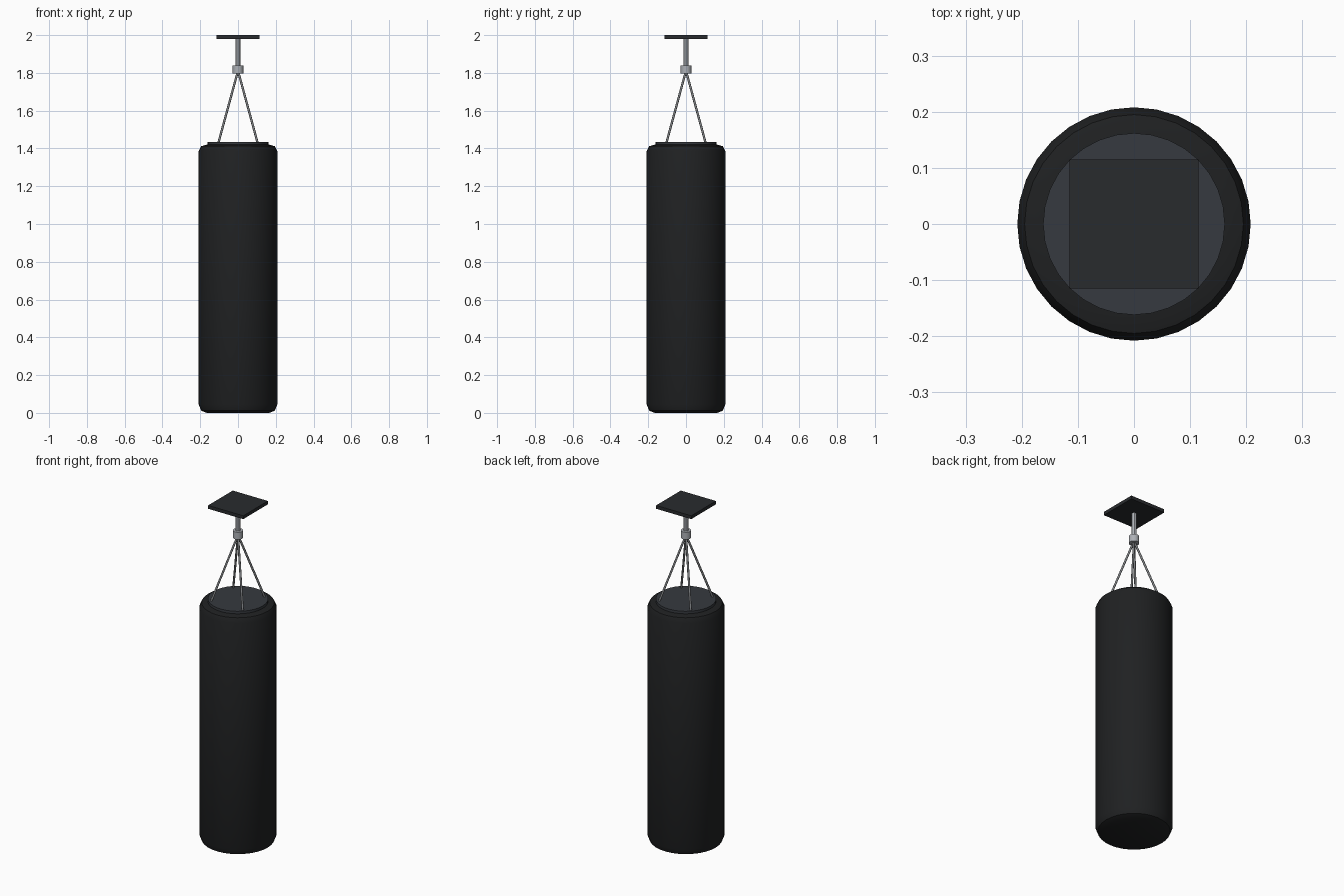
import bpy
from math import cos, sin, pi, radians
from mathutils import Vector

if "Cube" in bpy.data.objects:
    bpy.data.objects.remove(bpy.data.objects["Cube"])


def material(name, rgb):
    m = bpy.data.materials.new(name)
    m.diffuse_color = (*rgb, 1)
    m.use_nodes = True
    m.node_tree.nodes["Principled BSDF"].inputs["Base Color"].default_value = m.diffuse_color
    return m


LEATHER = material("black_leather", (0.014, 0.015, 0.016))
CAP = material("dark_cap", (0.037, 0.042, 0.050))
PLATE = material("plate_paint", (0.022, 0.024, 0.027))
STEEL = material("steel", (0.42, 0.44, 0.47))
CABLE = material("cable_steel", (0.22, 0.23, 0.24))


def smooth(obj, angle=30):
    bpy.ops.object.select_all(action='DESELECT')
    obj.select_set(True)
    bpy.context.view_layer.objects.active = obj
    bpy.ops.object.shade_smooth_by_angle(angle=radians(angle))


def lathe(name, profile, sides, mat):
    """Closed solid turned around z from (radius, height) points."""
    verts = [(r * cos(2 * pi * i / sides), r * sin(2 * pi * i / sides), z)
             for r, z in profile for i in range(sides)]
    faces = []
    for k in range(len(profile) - 1):
        for i in range(sides):
            j = (i + 1) % sides
            faces.append((k * sides + i, k * sides + j,
                          (k + 1) * sides + j, (k + 1) * sides + i))
    faces.append(tuple(reversed(range(sides))))
    faces.append(tuple(range(len(verts) - sides, len(verts))))
    mesh = bpy.data.meshes.new(name)
    mesh.from_pydata(verts, [], faces)
    obj = bpy.data.objects.new(name, mesh)
    bpy.context.collection.objects.link(obj)
    mesh.materials.append(mat)
    smooth(obj)
    return obj


def rod(name, a, b, radius, sides, mat):
    a, b = Vector(a), Vector(b)
    d = b - a
    bpy.ops.mesh.primitive_cylinder_add(vertices=sides, radius=radius,
                                        depth=d.length, location=(a + b) / 2)
    obj = bpy.context.object
    obj.rotation_euler = d.to_track_quat('Z', 'Y').to_euler()
    obj.name = name
    obj.data.materials.append(mat)
    smooth(obj, 50)
    return obj


# Bag body with rounded rims
lathe("bag_body", [(0.165, 0.0), (0.195, 0.012), (0.208, 0.045),
                   (0.208, 1.385), (0.195, 1.412), (0.165, 1.42)], 32, LEATHER)

# Flat cap on top of the bag
lathe("top_cap", [(0.162, 1.41), (0.162, 1.435)], 32, CAP)

# Four suspension cables
for n, (sx, sy) in enumerate([(1, 1), (-1, 1), (-1, -1), (1, -1)]):
    rod(f"cable_{n + 1}", (sx * 0.105, sy * 0.105, 1.425),
        (sx * 0.003, sy * 0.003, 1.80), 0.006, 8, CABLE)

# Swivel collar and hanger rod
lathe("swivel_collar", [(0.028, 1.797), (0.028, 1.84)], 16, STEEL)
lathe("hanger_rod", [(0.013, 1.83), (0.013, 1.985)], 12, STEEL)

# Ceiling plate
bpy.ops.mesh.primitive_cube_add(size=1, location=(0, 0, 1.99))
plate = bpy.context.object
plate.name = "ceiling_plate"
plate.scale = (0.23, 0.23, 0.02)
plate.data.materials.append(PLATE)
